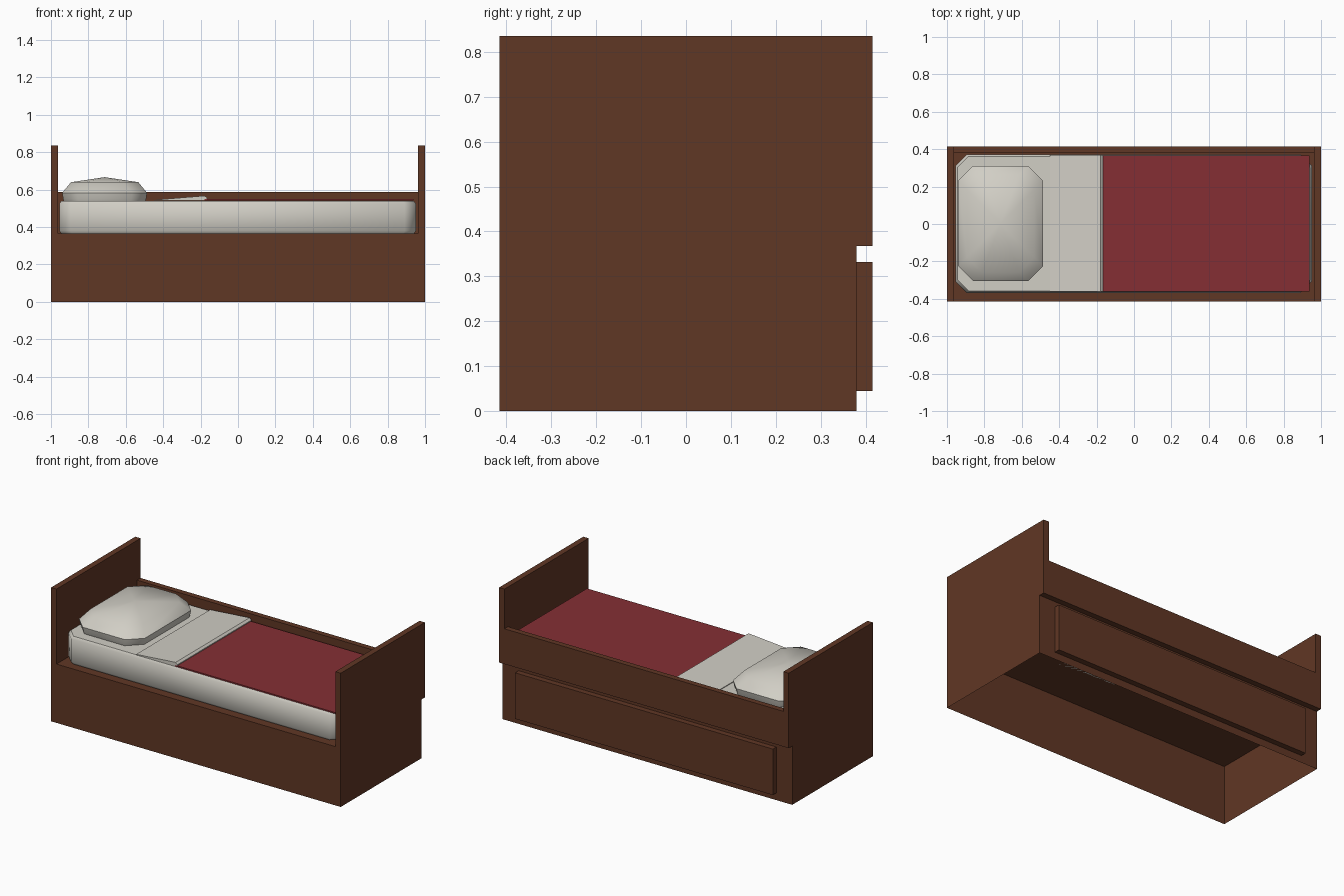
import bpy, bmesh, math

if "Cube" in bpy.data.objects:
    bpy.data.objects.remove(bpy.data.objects["Cube"])


def material(name, rgb):
    m = bpy.data.materials.new(name)
    m.diffuse_color = (*rgb, 1)
    m.use_nodes = True
    m.node_tree.nodes["Principled BSDF"].inputs["Base Color"].default_value = m.diffuse_color
    return m


WOOD = material("dark wood", (0.118, 0.038, 0.018))
WHITE = material("off white linen", (0.64, 0.62, 0.56))
RED = material("red blanket", (0.235, 0.028, 0.034))


def finish(name, bm, mat):
    bmesh.ops.recalc_face_normals(bm, faces=bm.faces[:])
    me = bpy.data.meshes.new(name)
    bm.to_mesh(me)
    bm.free()
    me.materials.append(mat)
    ob = bpy.data.objects.new(name, me)
    bpy.context.collection.objects.link(ob)
    return ob


def box(name, x, y, z, mat, open_bottom=False):
    bm = bmesh.new()
    bmesh.ops.create_cube(bm, size=1)
    for v in bm.verts:
        for i, (a, b) in enumerate((x, y, z)):
            v.co[i] = a if v.co[i] < 0 else b
    if open_bottom:
        bm.normal_update()
        bmesh.ops.delete(bm, geom=[f for f in bm.faces if f.normal.z < -0.5],
                         context='FACES')
    return finish(name, bm, mat)


def cushion(name, cx, cy, hx, hy, chamfer, rings, apex=None, sharp_rings=()):
    """Loft of chamfered rectangles; rings are (z, inset)."""
    bm = bmesh.new()
    loops = []
    for z, inset in rings:
        a, b = hx - inset, hy - inset
        c = chamfer
        pts = [(a, -b + c), (a, b - c), (a - c, b), (-a + c, b),
               (-a, b - c), (-a, -b + c), (-a + c, -b), (a - c, -b)]
        loops.append([bm.verts.new((cx + px, cy + py, z)) for px, py in pts])
    for lo, hi in zip(loops, loops[1:]):
        for i in range(8):
            j = (i + 1) % 8
            bm.faces.new((lo[i], lo[j], hi[j], hi[i]))
    bm.faces.new(loops[0][::-1])
    if apex is None:
        bm.faces.new(loops[-1])
    else:
        tip = bm.verts.new((cx, cy, apex))
        for i in range(8):
            bm.faces.new((loops[-1][i], loops[-1][(i + 1) % 8], tip))
    for f in bm.faces:
        f.smooth = True
    for k in sharp_rings:
        for i in range(8):
            bm.edges.get((loops[k][i], loops[k][(i + 1) % 8])).smooth = False
    return finish(name, bm, WHITE)


# Hollow base, open underneath
box("bed_base", (-1, 1), (-0.415, 0.38), (0, 0.367), WOOD, open_bottom=True)

# Headboard and footboard
for name, s in (("headboard", -1), ("footboard", 1)):
    box(name, sorted((s * 0.963, s)), (-0.415, 0.415), (0.367, 0.835), WOOD)

# Back rail and drawer front
box("back_rail", (-0.963, 0.963), (0.38, 0.415), (0.367, 0.587), WOOD)
box("drawer_front", (-0.89, 0.89), (0.38, 0.415), (0.045, 0.332), WOOD)

# Mattress
cushion("mattress", -0.002, 0.002, 0.953, 0.37, 0.06,
        [(0.367, 0.008), (0.38, 0), (0.525, 0), (0.54, 0.01)],
        sharp_rings=(0, 3))

# Pillow
cushion("pillow", -0.713, 0.003, 0.227, 0.308, 0.08,
        [(0.54, 0.008), (0.55, 0.005), (0.583, 0), (0.64, 0.047)],
        apex=0.667, sharp_rings=(0, 2))

# Blanket
box("blanket", (-0.18, 0.937), (-0.362, 0.366), (0.541, 0.549), RED)

# Turned-back sheet: a thin wedge rising toward the blanket
profile = [(-0.45, 0.541), (-0.168, 0.541), (-0.165, 0.556),
           (-0.178, 0.567), (-0.22, 0.564), (-0.45, 0.545)]
bm = bmesh.new()
ends = [[bm.verts.new((x, y, z)) for x, z in profile] for y in (-0.362, 0.368)]
for e in ends:
    bm.faces.new(e)
n = len(profile)
for i in range(n):
    j = (i + 1) % n
    bm.faces.new((ends[0][i], ends[0][j], ends[1][j], ends[1][i]))
finish("folded_sheet", bm, WHITE)
